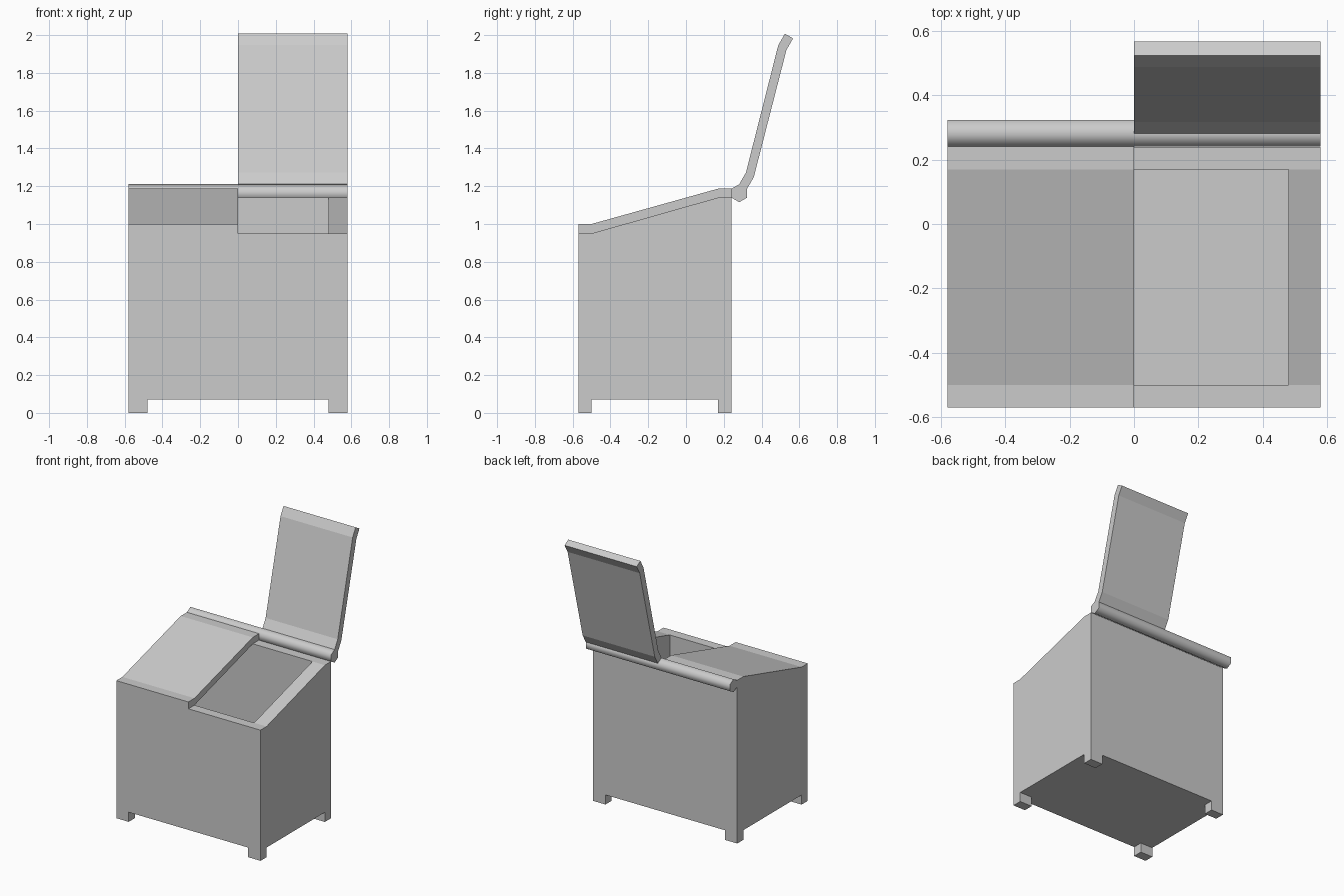
import bpy, bmesh
from math import cos, sin, radians
from mathutils import Matrix, Vector

if "Cube" in bpy.data.objects:
    bpy.data.objects.remove(bpy.data.objects["Cube"])

HINGE = Vector((0, 0.282, 1.163))


def prism(name, profile, x0, x1):
    """Extrude a (y, z) profile along x."""
    bm = bmesh.new()
    face = bm.faces.new([bm.verts.new((x0, y, z)) for y, z in profile])
    ext = bmesh.ops.extrude_face_region(bm, geom=[face])
    moved = [v for v in ext["geom"] if isinstance(v, bmesh.types.BMVert)]
    bmesh.ops.translate(bm, verts=moved, vec=(x1 - x0, 0, 0))
    bmesh.ops.recalc_face_normals(bm, faces=bm.faces)
    mesh = bpy.data.meshes.new(name)
    bm.to_mesh(mesh)
    bm.free()
    obj = bpy.data.objects.new(name, mesh)
    bpy.context.collection.objects.link(obj)
    return obj


def cut_box(target, x, y, z):
    """Subtract a box given by its ranges, then delete the cutter."""
    cutter = prism("cutter", [(y[0], z[0]), (y[1], z[0]), (y[1], z[1]), (y[0], z[1])], *x)
    cutter.hide_render = True
    bpy.context.view_layer.objects.active = target
    mod = target.modifiers.new("cut", 'BOOLEAN')
    mod.operation, mod.solver, mod.object = 'DIFFERENCE', 'EXACT', cutter
    bpy.ops.object.modifier_apply(modifier=mod.name)
    bpy.data.objects.remove(cutter)


# Bin body with sloped rim
body = prism("bin_body", [(-0.57, 0), (-0.57, 0.95), (-0.5, 0.95),
                          (0.17, 1.14), (0.24, 1.14), (0.24, 0)], -0.58, 0.58)
# Gaps between the four feet
cut_box(body, (-0.48, 0.48), (-1, 1), (-1, 0.07))
cut_box(body, (-1, 1), (-0.5, 0.17), (-1, 0.07))
# Open storage cavity
cut_box(body, (-0.48, 0.48), (-0.5, 0.17), (0.14, 2))

# Two lids from one profile; the right one is swung open about the hinge
lid_profile = [(-0.57, 0.95), (-0.57, 1.0), (-0.5, 1.0), (0.17, 1.187),
               (0.241, 1.187), (0.241, 1.139), (0.17, 1.139), (-0.5, 0.95)]
prism("closed_lid", lid_profile, -0.58, 0)
open_lid = prism("open_lid", lid_profile, 0, 0.58)
swing = (Matrix.Translation(HINGE) @ Matrix.Rotation(radians(-120), 4, 'X')
         @ Matrix.Translation(-HINGE))
open_lid.data.transform(swing)

# Six-sided hinge barrel
hexagon = [(HINGE.y + 0.0475 * cos(radians(a)), HINGE.z + 0.0475 * sin(radians(a)))
           for a in range(30, 390, 60)]
barrel = prism("hinge_barrel", hexagon, -0.58, 0.58)
bpy.ops.object.select_all(action='DESELECT')
barrel.select_set(True)
bpy.context.view_layer.objects.active = barrel
bpy.ops.object.shade_smooth_by_angle(angle=radians(65))
